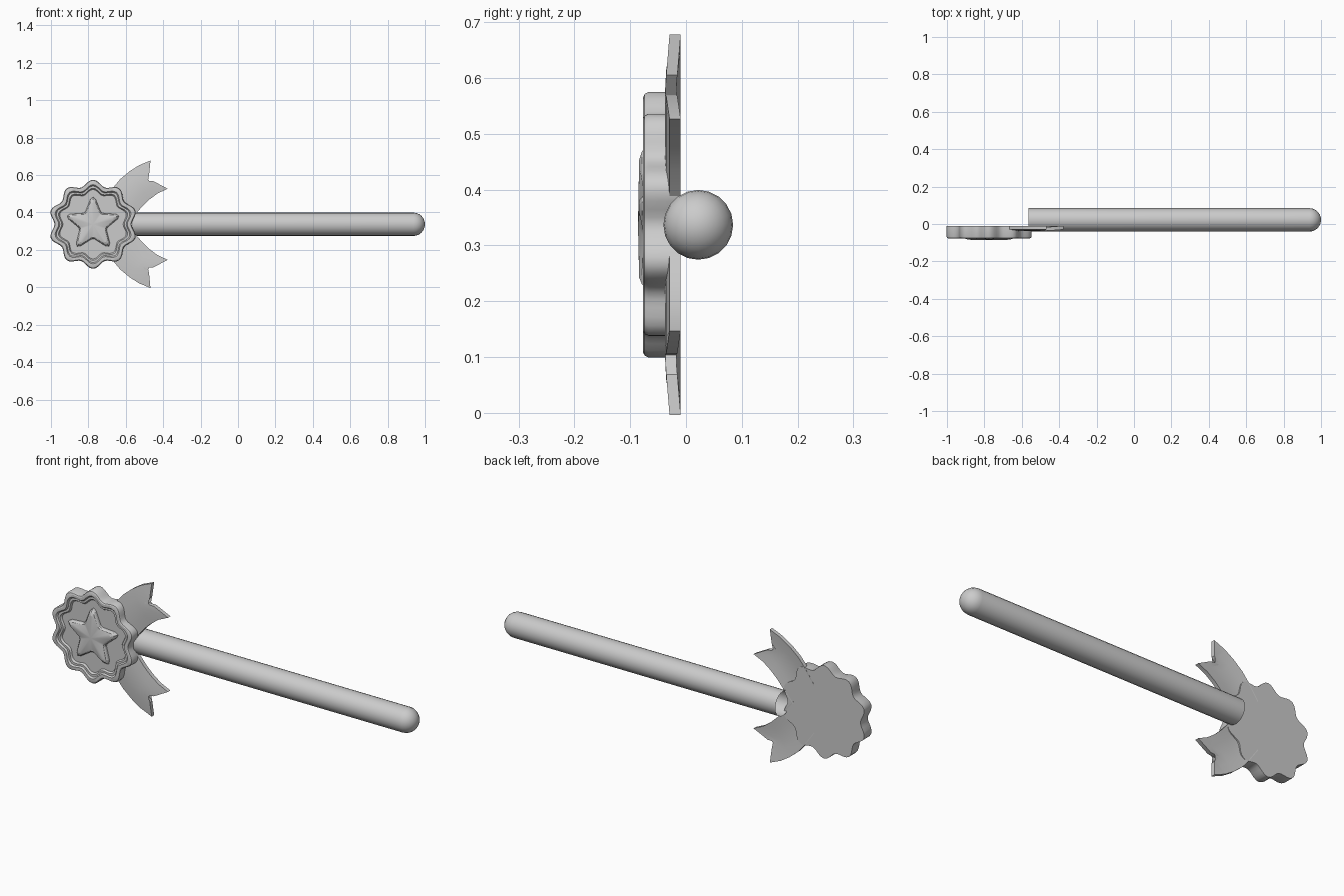
import bpy, bmesh, math
from mathutils import Vector

cube = bpy.data.objects.get("Cube")
if cube:
    bpy.data.objects.remove(cube, do_unlink=True)

grey = bpy.data.materials.new("plain_grey")
grey.use_nodes = True
grey.diffuse_color = (0.6, 0.6, 0.6, 1)
grey.node_tree.nodes["Principled BSDF"].inputs["Base Color"].default_value = (0.6, 0.6, 0.6, 1)

CX, CZ = -0.775, 0.337      # badge centre
TAU = math.tau


def finish(bm, name, angle=30):
    bmesh.ops.recalc_face_normals(bm, faces=bm.faces)
    mesh = bpy.data.meshes.new(name)
    bm.to_mesh(mesh)
    bm.free()
    mesh.materials.append(grey)
    obj = bpy.data.objects.new(name, mesh)
    bpy.context.collection.objects.link(obj)
    bpy.ops.object.select_all(action='DESELECT')
    obj.select_set(True)
    bpy.context.view_layer.objects.active = obj
    bpy.ops.object.shade_smooth_by_angle(angle=math.radians(angle))
    return obj


def loft(bm, rings, start=None, end=None):
    """Skin closed rings of points, with optional points closing the ends."""
    loops = [[bm.verts.new(p) for p in ring] for ring in rings]
    n = len(loops[0])
    for a, b in zip(loops, loops[1:]):
        for i in range(n):
            j = (i + 1) % n
            bm.faces.new((a[i], a[j], b[j], b[i]))
    for point, loop in ((start, loops[0]), (end, loops[-1])):
        if point:
            tip = bm.verts.new(point)
            for i in range(n):
                bm.faces.new((loop[i], loop[(i + 1) % n], tip))


# Handle: open tube with a round tip
def rod_ring(x, r, n=20):
    return [(x, 0.022 + r * math.cos(TAU * i / n), CZ + r * math.sin(TAU * i / n)) for i in range(n)]


R = 0.0625
rings = [rod_ring(-0.565, R)]
for k in range(6):
    a = k * math.pi / 12
    rings.append(rod_ring(1 - R + R * math.sin(a), R * math.cos(a)))
bm = bmesh.new()
loft(bm, rings, end=(1, 0.022, CZ))
finish(bm, "handle", 40)


# Badge: ten-lobed disc with a stepped rim and sunken face
def lobed_ring(scale, y, n=100):
    pts = []
    for i in range(n):
        a = TAU * i / n
        r = scale * (0.222 + 0.016 * math.cos(10 * (a - math.pi / 2)))
        pts.append((CX + r * math.cos(a), y, CZ + r * math.sin(a)))
    return pts


steps = [(1, -0.01), (1, -0.067), (0.985, -0.074), (0.96, -0.077), (0.89, -0.077),
         (0.86, -0.069), (0.81, -0.069), (0.78, -0.06)]
bm = bmesh.new()
loft(bm, [lobed_ring(*s) for s in steps], (CX, -0.01, CZ), (CX, -0.06, CZ))
finish(bm, "badge")


# Star: blunt-tipped outline rising to ridges along the arms
def star_ring(scale, tip_y, inner_y):
    pts = []
    for k in range(5):
        for turn, r, y in ((-6, 0.135, tip_y), (0, 0.146, tip_y), (6, 0.135, tip_y),
                           (31, 0.079, inner_y), (41, 0.079, inner_y)):
            a = math.radians(90 + 72 * k + turn)
            pts.append((CX + scale * r * math.cos(a), y, CZ + scale * r * math.sin(a)))
    return pts


bm = bmesh.new()
loft(bm, [star_ring(1, -0.058, -0.058), star_ring(0.98, -0.07, -0.07),
          star_ring(0.9, -0.079, -0.076), star_ring(0.8, -0.084, -0.075)],
     end=(CX, -0.086, CZ))
finish(bm, "star", 20)

# Ribbon tails: curved strips, bowed along the middle, with a notched end
upper_edge = [(-0.72, 0.46), (-0.67, 0.53), (-0.63, 0.578), (-0.58, 0.62), (-0.53, 0.652), (-0.468, 0.678)]
lower_edge = [(-0.60, 0.33), (-0.543, 0.396), (-0.51, 0.435), (-0.473, 0.47), (-0.43, 0.502), (-0.376, 0.527)]
for side, name in ((1, "upper_ribbon"), (-1, "lower_ribbon")):
    bm = bmesh.new()
    rows = []
    for k, (a, b) in enumerate(zip(upper_edge, lower_edge)):
        a, b = Vector(a), Vector(b)
        row = []
        for t in (0, 0.25, 0.5, 0.75, 1):
            p = a.lerp(b, t)
            bow = 1 - (2 * t - 1) ** 2
            if k == len(upper_edge) - 1:
                p = p.lerp(Vector((-0.505, 0.57)), 1 - abs(2 * t - 1))
            row.append(bm.verts.new((p.x, -0.0295 - 0.008 * bow, CZ + side * (p.y - CZ))))
        rows.append(row)
    for r, s in zip(rows, rows[1:]):
        for i in range(4):
            bm.faces.new((r[i], r[i + 1], s[i + 1], s[i]))
    back = bmesh.ops.extrude_face_region(bm, geom=list(bm.faces), use_keep_orig=True)
    bmesh.ops.translate(bm, vec=(0, 0.02, 0),
                        verts=[v for v in back["geom"] if isinstance(v, bmesh.types.BMVert)])
    finish(bm, name)
